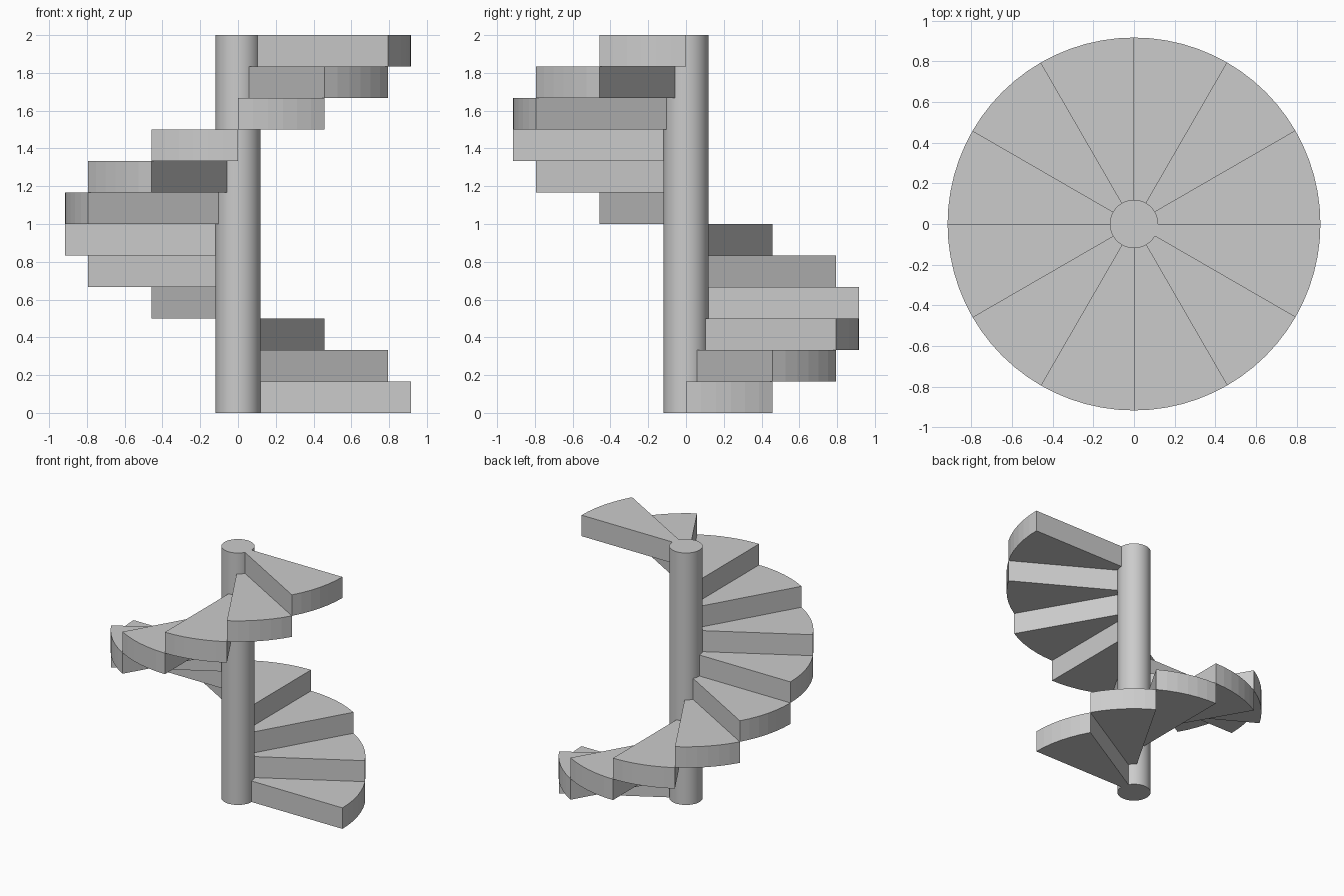
import bpy
import bmesh
from math import cos, sin, radians

cube = bpy.data.objects.get("Cube")
if cube:
    bpy.data.objects.remove(cube, do_unlink=True)

STEPS = 12
HEIGHT = 2.0
RISE = HEIGHT / STEPS
SWEEP = 360 / STEPS
POLE_R = 0.119
OUTER_R = 0.917
ARC_SEGMENTS = 6

grey = bpy.data.materials.new("light grey")
grey.use_nodes = True
colour = (0.6, 0.6, 0.6, 1)
grey.diffuse_color = colour
grey.node_tree.nodes["Principled BSDF"].inputs["Base Color"].default_value = colour


def polar(radius, degrees, z):
    a = radians(degrees)
    return (radius * cos(a), radius * sin(a), z)


def add_step(index):
    """Solid wedge tread: straight inner edge, faceted outer arc."""
    start, z = index * SWEEP, index * RISE
    outline = [polar(POLE_R, start, z)]
    outline += [polar(OUTER_R, start + SWEEP * i / ARC_SEGMENTS, z)
                for i in range(ARC_SEGMENTS + 1)]
    outline.append(polar(POLE_R, start + SWEEP, z))
    bm = bmesh.new()
    base = bm.faces.new([bm.verts.new(p) for p in outline])
    top = bmesh.ops.extrude_face_region(bm, geom=[base], use_keep_orig=True)
    bmesh.ops.translate(bm, vec=(0, 0, RISE),
                        verts=[v for v in top["geom"] if isinstance(v, bmesh.types.BMVert)])
    bmesh.ops.recalc_face_normals(bm, faces=bm.faces)
    name = f"step_{index + 1}"
    mesh = bpy.data.meshes.new(name)
    bm.to_mesh(mesh)
    bm.free()
    mesh.materials.append(grey)
    bpy.context.collection.objects.link(bpy.data.objects.new(name, mesh))


# Central pole
bpy.ops.mesh.primitive_cylinder_add(vertices=72, radius=POLE_R, depth=HEIGHT,
                                    location=(0, 0, HEIGHT / 2))
pole = bpy.context.object
pole.name = "center_pole"
pole.data.materials.append(grey)
bpy.ops.object.shade_smooth_by_angle()

# Treads winding once around the pole
for i in range(STEPS):
    add_step(i)
